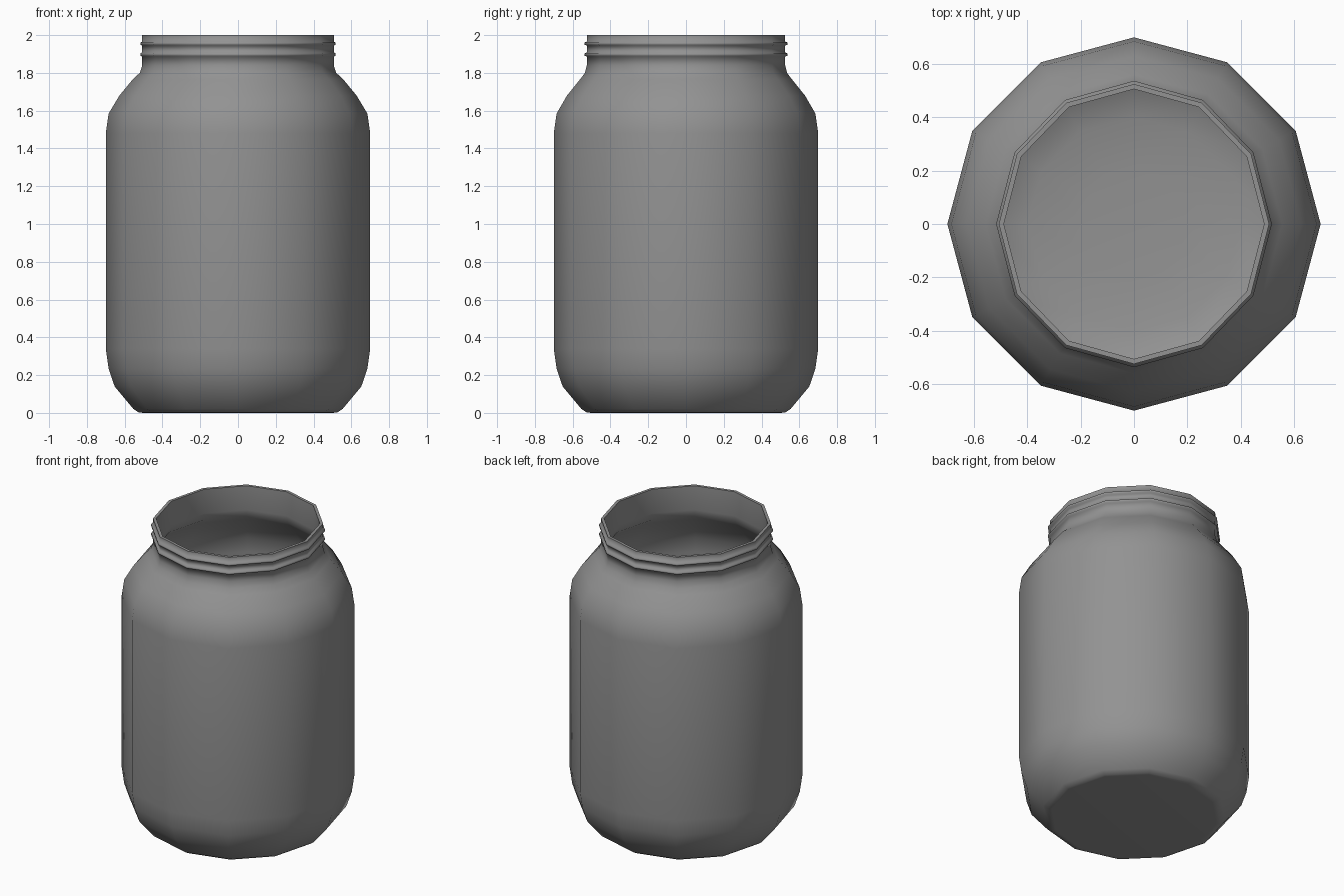
import bpy, bmesh
from math import sin, cos, pi, radians

if "Cube" in bpy.data.objects:
    bpy.data.objects.remove(bpy.data.objects["Cube"])

SIDES = 12


def lathe(name, profile):
    """Sweep (x radius, y radius, z) points around z, capping both ends."""
    bm = bmesh.new()
    rings = []
    for rx, ry, z in profile:
        rings.append([bm.verts.new((rx * cos(2 * pi * i / SIDES),
                                    ry * sin(2 * pi * i / SIDES), z))
                      for i in range(SIDES)])
    for low, high in zip(rings, rings[1:]):
        for i in range(SIDES):
            j = (i + 1) % SIDES
            bm.faces.new((low[i], low[j], high[j], high[i]))
    bm.faces.new(list(reversed(rings[0])))
    bm.faces.new(rings[-1])
    mesh = bpy.data.meshes.new(name)
    bm.to_mesh(mesh)
    bm.free()
    obj = bpy.data.objects.new(name, mesh)
    bpy.context.collection.objects.link(obj)
    return obj


def neck_ridge(z):
    """Outer profile of one thin raised ring on the oval neck."""
    return [(0.507, 0.525, z - 0.011), (0.517, 0.537, z - 0.006),
            (0.517, 0.537, z + 0.006), (0.507, 0.525, z + 0.011)]


# outside: flat base, rounded foot, straight body, shoulder
outside = [(0.50, 0.50, 0.0), (0.525, 0.525, 0.002), (0.553, 0.553, 0.02),
           (0.653, 0.653, 0.14), (0.685, 0.685, 0.235), (0.70, 0.70, 0.34),
           (0.70, 0.70, 1.48), (0.685, 0.685, 1.585), (0.628, 0.63, 1.68),
           (0.556, 0.56, 1.767), (0.52, 0.535, 1.80), (0.507, 0.525, 1.84)]

# neck with two ridges, up to the rim
neck = neck_ridge(1.897) + neck_ridge(1.955) + [(0.507, 0.525, 2.0)]

# inside: back down from the rim to a softly dished floor
inside = [(0.488, 0.506, 2.0), (0.488, 0.506, 1.84), (0.503, 0.518, 1.79),
          (0.54, 0.544, 1.757), (0.611, 0.613, 1.672), (0.667, 0.667, 1.58),
          (0.682, 0.682, 1.48), (0.682, 0.682, 0.34), (0.667, 0.667, 0.24),
          (0.638, 0.638, 0.15), (0.54, 0.54, 0.065), (0.40, 0.40, 0.032),
          (0.20, 0.20, 0.018)]

jar = lathe("jar_body", outside + neck + inside)
jar.select_set(True)
bpy.context.view_layer.objects.active = jar
bpy.ops.object.shade_smooth_by_angle(angle=radians(80))

# dark grey finish
grey = bpy.data.materials.new("dark_grey")
grey.diffuse_color = (0.29, 0.29, 0.29, 1)
grey.use_nodes = True
grey.node_tree.nodes["Principled BSDF"].inputs["Base Color"].default_value = grey.diffuse_color
jar.data.materials.append(grey)
